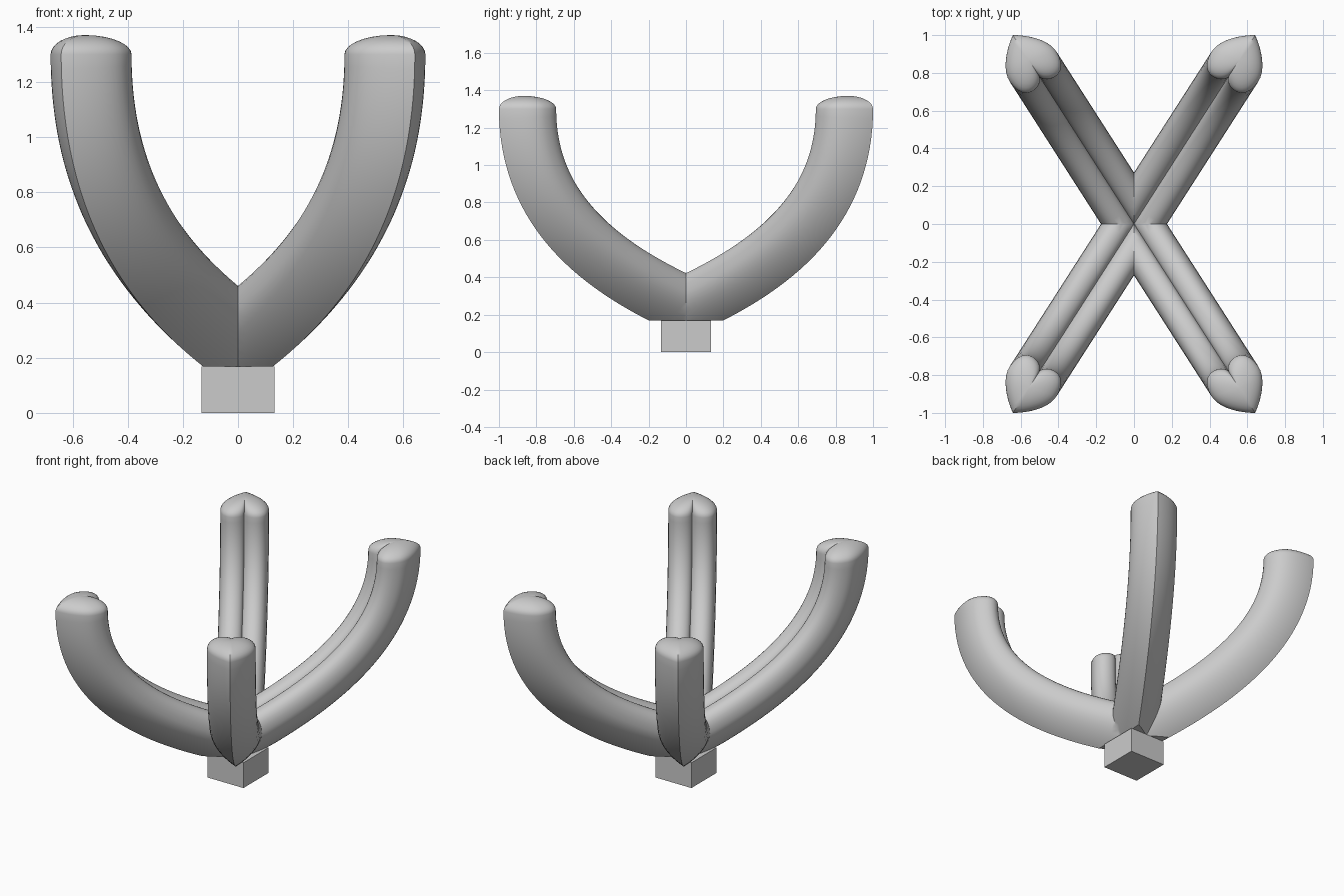
import bpy, bmesh, math
from mathutils import Vector

if "Cube" in bpy.data.objects:
    bpy.data.objects.remove(bpy.data.objects["Cube"])


def bezier(pts, n):
    """n+1 samples of a 2D cubic curve."""
    out = []
    for i in range(n + 1):
        t = i / n
        w = ((1 - t) ** 3, 3 * t * (1 - t) ** 2, 3 * t * t * (1 - t), t ** 3)
        out.append(sum((Vector(p) * k for p, k in zip(pts, w)), Vector((0, 0))))
    return out


# Heart cross-section: (sideways, outward), notch first, sharp point outward
half = bezier([(0, -.105), (.01, -.155), (.145, -.19), (.147, -.04)], 12)
half += bezier([(.147, -.04), (.147, .04), (.06, .12), (0, .158)], 10)[1:]
heart = half + [Vector((-p.x, p.y)) for p in half[-2:0:-1]]

# Arm centre line in its own (radius, height) plane, extended past the centre
ctrl = [(0, .245), (.55, .45), (1.03, .75), (1.03, 1.3)]
path = bezier(ctrl, 36)
start_dir = (Vector(ctrl[1]) - Vector(ctrl[0])).normalized()
path.insert(0, path[0] - start_dir * .4)

angle = math.atan2(.842, .54)
out_dir = Vector((math.cos(angle), math.sin(angle), 0))
side_dir = Vector((math.sin(angle), -math.cos(angle), 0))
up = Vector((0, 0, 1))

bm = bmesh.new()


def ring(center, tangent, scale=1.0):
    n = Vector((tangent.y, -tangent.x))
    verts = []
    for p in heart:
        q = center + n * (p.y * scale)
        verts.append(bm.verts.new(out_dir * q.x + side_dir * (p.x * scale) + up * q.y))
    return verts


# Sweep the heart, then close the tip with a low dome
rings = []
for i, c in enumerate(path):
    if i <= 1:
        t = start_dir
    elif i == len(path) - 1:
        t = Vector((0, 1))
    else:
        t = (path[i + 1] - path[i - 1]).normalized()
    rings.append(ring(c, t))
for k in range(1, 9):
    a = math.radians(90 * k / 8.3)
    rings.append(ring(path[-1] + Vector((0, .07 * math.sin(a))), Vector((0, 1)), math.cos(a)))
for a, b in zip(rings, rings[1:]):
    for j in range(len(heart)):
        k = (j + 1) % len(heart)
        bm.faces.new((a[j], a[k], b[k], b[j]))
bm.faces.new(rings[-1])


def cut(normal, co=(0, 0, 0)):
    return bmesh.ops.bisect_plane(bm, geom=bm.verts[:] + bm.edges[:] + bm.faces[:],
                                  plane_co=co, plane_no=normal, clear_inner=True)


# Trim to one quadrant, mirror to four joined arms, cut the underside flat
cut((1, 0, 0))
cut((0, 1, 0))
for axis in ('X', 'Y'):
    bmesh.ops.mirror(bm, geom=bm.verts[:] + bm.edges[:] + bm.faces[:],
                     axis=axis, merge_dist=.0005)
bmesh.ops.remove_doubles(bm, verts=bm.verts[:], dist=.0002)
res = cut((0, 0, 1), (0, 0, .168))
rim = [e for e in res['geom_cut'] if isinstance(e, bmesh.types.BMEdge)]
bmesh.ops.holes_fill(bm, edges=rim, sides=0)
bmesh.ops.recalc_face_normals(bm, faces=bm.faces[:])

mesh = bpy.data.meshes.new("heart_section_arms")
bm.to_mesh(mesh)
bm.free()
arms = bpy.data.objects.new("heart_section_arms", mesh)
bpy.context.collection.objects.link(arms)
bpy.context.view_layer.objects.active = arms
arms.select_set(True)
bpy.ops.object.shade_smooth_by_angle(angle=math.radians(35))

# Square foot block
bpy.ops.mesh.primitive_cube_add(size=1, location=(0, 0, .084))
foot = bpy.context.object
foot.name = "foot_block"
foot.scale = (.265, .265, .168)
